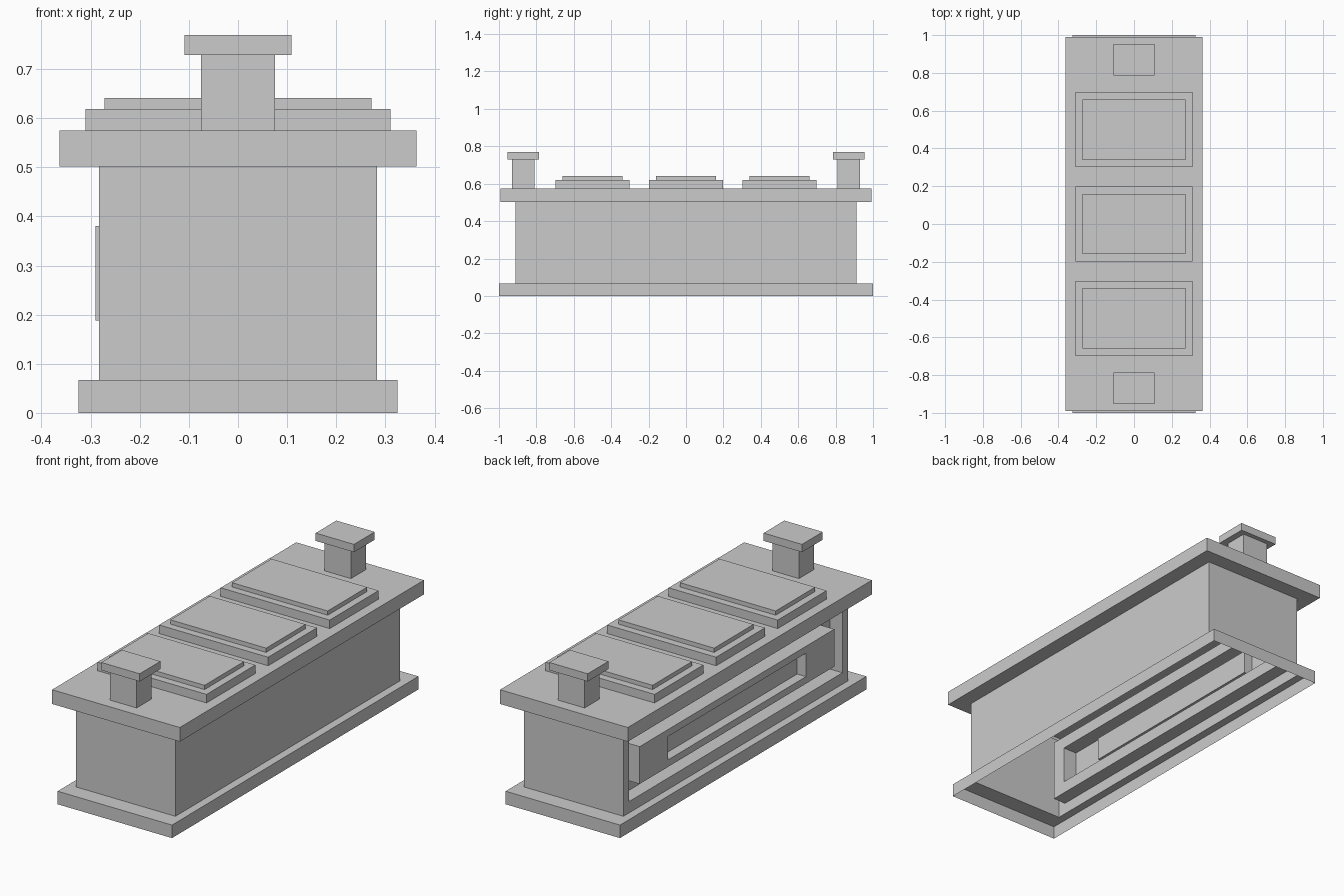
import bpy

if "Cube" in bpy.data.objects:
    bpy.data.objects.remove(bpy.data.objects["Cube"])


def loft(name, rings, place=lambda u, v, w: (u, v, w), skip=()):
    """Join stacked rectangles (half_u, half_v, w), capped at the last one only."""
    verts, faces = [], []
    for hu, hv, w in rings:
        for su, sv in ((-1, -1), (1, -1), (1, 1), (-1, 1)):
            verts.append(place(su * hu, sv * hv, w))
    for r in range(len(rings) - 1):
        for i in range(4):
            if (r, i) not in skip:
                a, j = 4 * r, (i + 1) % 4
                faces.append((a + i, a + j, a + 4 + j, a + 4 + i))
    n = 4 * (len(rings) - 1)
    faces.append((n, n + 1, n + 2, n + 3))
    mesh = bpy.data.meshes.new(name)
    mesh.from_pydata(verts, [], faces)
    obj = bpy.data.objects.new(name, mesh)
    bpy.context.collection.objects.link(obj)
    return obj


BX, BY = 0.283, 0.912      # body half sizes
Z0, Z1 = 0.067, 0.502      # body bottom and top
SLAB = 0.575               # slab top
ZC, HZ = (Z0 + Z1) / 2, (Z1 - Z0) / 2

# Plinth, body and top slab: one shell, open below, -x body face left out
loft("main_shell", [
    (0.325, 1.0, 0), (0.325, 1.0, Z0), (BX, BY, Z0), (BX, BY, Z1),
    (0.363, 0.991, Z1), (0.363, 0.991, SLAB)], skip={(2, 3)})

# Recessed side with a raised panel and a pocket, facing -x
loft("side_panel", [
    (BY, HZ, BX), (0.866, 0.159, BX), (0.866, 0.159, 0.212),
    (0.79, 0.096, 0.212), (0.79, 0.096, 0.29),
    (0.56, 0.06, 0.29), (0.56, 0.06, 0.24)],
    place=lambda u, v, w: (-w, -u, ZC + v))

# Three stepped pads on the slab
for k, y in enumerate((-0.5, 0, 0.5)):
    pad = loft(f"top_pad_{k + 1}", [
        (0.31, 0.198, SLAB), (0.31, 0.198, 0.619),
        (0.272, 0.16, 0.619), (0.272, 0.16, 0.641)])
    pad.location.y = y

# Capped posts at both ends
for side, y in (("front", -0.87), ("back", 0.87)):
    post = loft(f"{side}_post", [
        (0.075, 0.06, SLAB), (0.075, 0.06, 0.729),
        (0.109, 0.084, 0.729), (0.109, 0.084, 0.769)])
    post.location.y = y
